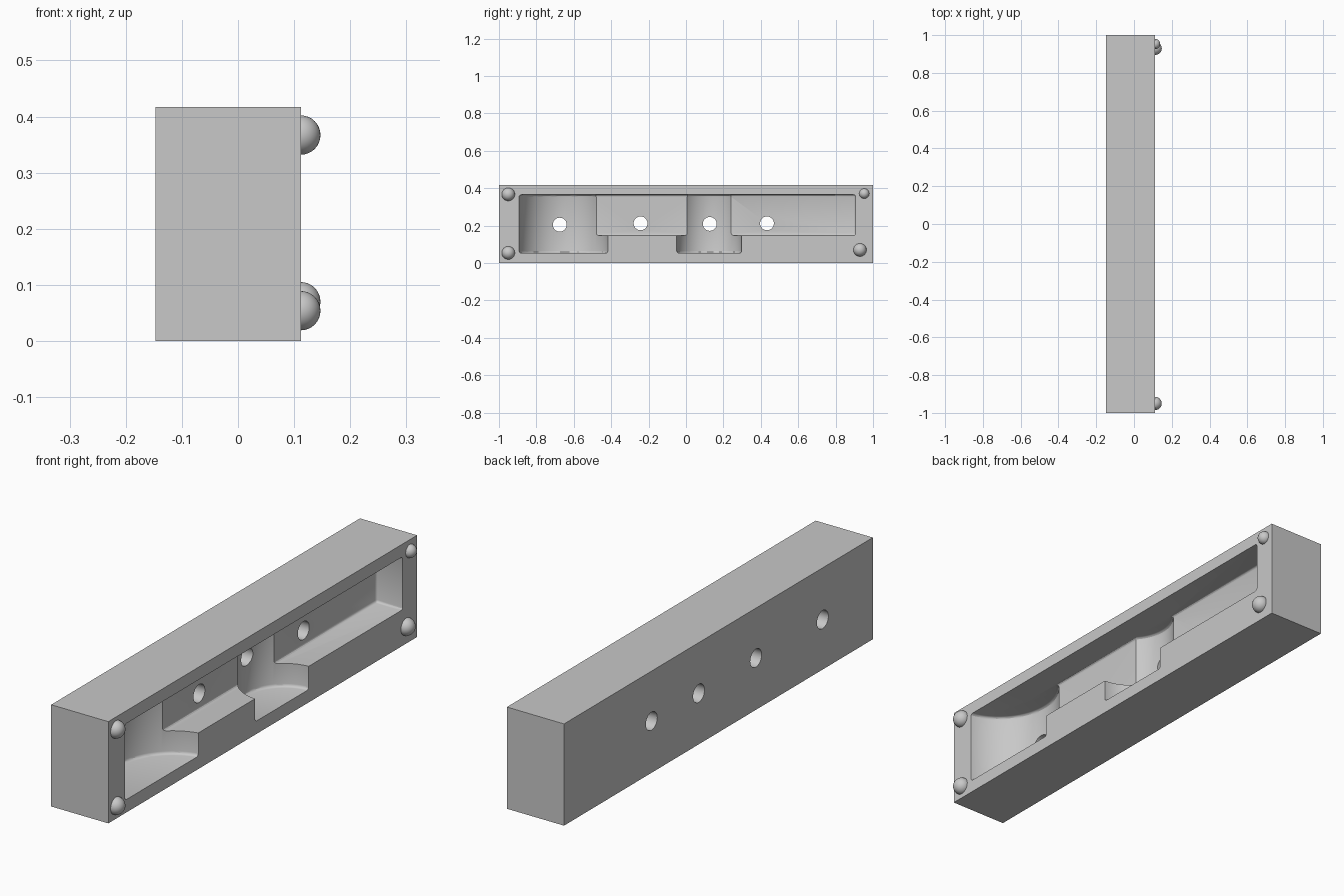
import bpy, bmesh, math
from mathutils import Matrix, Vector

cube = bpy.data.objects.get("Cube")
if cube:
    bpy.data.objects.remove(cube, do_unlink=True)

FACE = 0.112            # x of the open mould face
BACK = -0.147
HEIGHT = 0.417
POCKET_TOP = 0.365

grey = bpy.data.materials.new("mould_grey")
grey.use_nodes = True
colour = (0.58, 0.58, 0.58, 1)
grey.diffuse_color = colour
grey.node_tree.nodes["Principled BSDF"].inputs["Base Color"].default_value = colour


def finish(bm, name):
    mesh = bpy.data.meshes.new(name)
    bm.to_mesh(mesh)
    bm.free()
    mesh.materials.append(grey)
    ob = bpy.data.objects.new(name, mesh)
    bpy.context.collection.objects.link(ob)
    return ob


def box(name, lo, hi, round_edges=0.0):
    bm = bmesh.new()
    bmesh.ops.create_cube(bm, size=1)
    lo, hi = Vector(lo), Vector(hi)
    bmesh.ops.scale(bm, vec=hi - lo, verts=bm.verts)
    bmesh.ops.translate(bm, vec=(lo + hi) / 2, verts=bm.verts)
    if round_edges:
        bmesh.ops.bevel(bm, geom=bm.edges[:], offset=round_edges, segments=3,
                        profile=0.5, affect='EDGES')
    return finish(bm, name)


def cylinder(name, centre, radius, depth, axis='Z', round_rims=0.0, segments=96):
    bm = bmesh.new()
    bmesh.ops.create_cone(bm, cap_ends=True, segments=segments,
                          radius1=radius, radius2=radius, depth=depth)
    if round_rims:
        rims = [e for e in bm.edges if abs(e.verts[0].co.z - e.verts[1].co.z) < 1e-5]
        bmesh.ops.bevel(bm, geom=rims, offset=round_rims, segments=3,
                        profile=0.5, affect='EDGES')
    turn = Matrix.Rotation(math.pi / 2, 4, 'Y') if axis == 'X' else Matrix()
    bmesh.ops.transform(bm, matrix=Matrix.Translation(centre) @ turn, verts=bm.verts)
    return finish(bm, name)


def smooth(ob):
    bpy.ops.object.select_all(action='DESELECT')
    ob.select_set(True)
    bpy.context.view_layer.objects.active = ob
    bpy.ops.object.shade_smooth_by_angle(angle=math.radians(30))


def carve(target, cutter):
    mod = target.modifiers.new("carve", 'BOOLEAN')
    mod.operation = 'DIFFERENCE'
    mod.solver = 'EXACT'
    mod.object = cutter
    bpy.context.view_layer.objects.active = target
    bpy.ops.object.modifier_apply(modifier=mod.name)
    bpy.data.objects.remove(cutter, do_unlink=True)


# Mould block
block = box("mould_block", (BACK, -1, 0), (FACE, 1, HEIGHT))

# Long shallow pocket
carve(block, box("pocket_cutter", (FACE - 0.118, -0.655, 0.148),
                 (FACE + 0.2, 0.906, POCKET_TOP), 0.01))

# Two deep round pockets: y, offset of axis beyond the face, radius
POCKET_BOTTOM = 0.053
for y, out, radius in ((-0.655, 0.05, 0.243), (0.124, 0.01, 0.174)):
    carve(block, cylinder("round_cutter",
                          (FACE + out, y, (POCKET_TOP + POCKET_BOTTOM) / 2),
                          radius, POCKET_TOP - POCKET_BOTTOM, 'Z', 0.012))

# Through holes in the back wall
for y, z in ((-0.675, 0.205), (-0.243, 0.212), (0.127, 0.209), (0.433, 0.212)):
    carve(block, cylinder("hole_cutter", (BACK, y, z), 0.037, 0.5, 'X', segments=40))
smooth(block)

# Domed locating pegs at the corners
pegs = (("front_top_peg", -0.95, 0.367, 0.035), ("front_bottom_peg", -0.95, 0.054, 0.035),
        ("rear_bottom_peg", 0.93, 0.07, 0.035), ("rear_top_peg", 0.953, 0.371, 0.027))
for name, y, z, radius in pegs:
    bm = bmesh.new()
    bmesh.ops.create_uvsphere(bm, u_segments=32, v_segments=16, radius=radius)
    bmesh.ops.bisect_plane(bm, geom=bm.verts[:] + bm.edges[:] + bm.faces[:],
                           plane_co=(-0.004, 0, 0), plane_no=(-1, 0, 0), clear_outer=True)
    bmesh.ops.translate(bm, vec=(FACE, y, z), verts=bm.verts)
    smooth(finish(bm, name))
